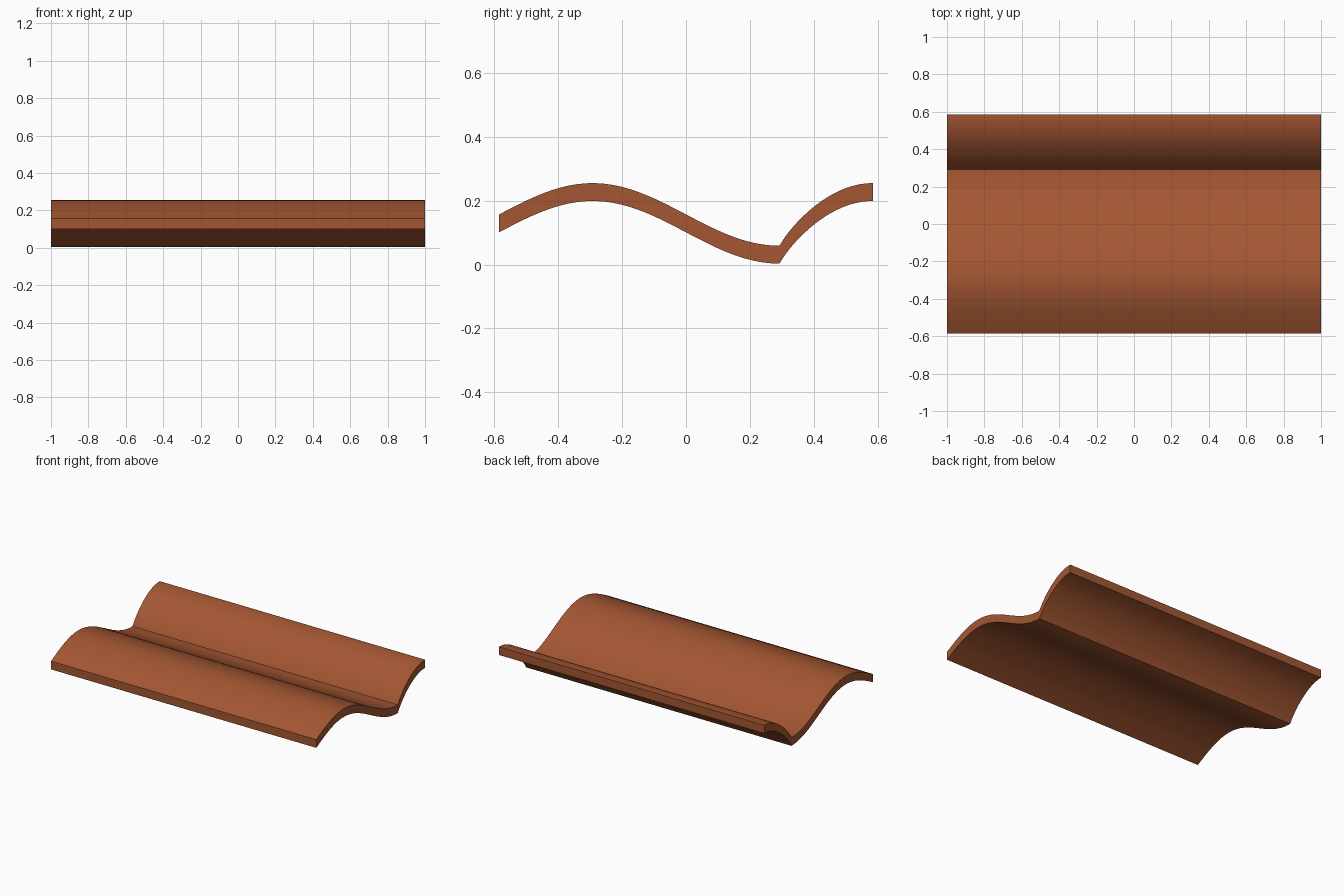
import bpy, bmesh, math

cube = bpy.data.objects.get("Cube")
if cube:
    bpy.data.objects.remove(cube, do_unlink=True)

# Terracotta material
clay = bpy.data.materials.new("terracotta")
clay.use_nodes = True
colour = (0.37, 0.094, 0.032, 1)
clay.diffuse_color = colour
bsdf = next(n for n in clay.node_tree.nodes if n.type == 'BSDF_PRINCIPLED')
bsdf.inputs["Base Color"].default_value = colour

HALF_LENGTH, HALF_WIDTH, THICKNESS = 1.0, 0.585, 0.056
MID, AMPLITUDE = 0.157, 0.098
VALLEY = HALF_WIDTH / 2
STEPS = 32

# Upper edge of the cross-section: a full wave, then a steeper rising lip
top = []
for i in range(STEPS + 1):
    y = -HALF_WIDTH + (VALLEY + HALF_WIDTH) * i / STEPS
    top.append((y, MID - AMPLITUDE * math.sin(math.pi * y / HALF_WIDTH)))
rise = 2 * AMPLITUDE
radius = (VALLEY ** 2 + rise ** 2) / (2 * rise)
for i in range(1, STEPS + 1):
    y = VALLEY + VALLEY * i / STEPS
    arc = MID + AMPLITUDE - radius + math.sqrt(radius ** 2 - (HALF_WIDTH - y) ** 2)
    sine = MID - AMPLITUDE + rise * math.sin(math.pi / 2 * i / STEPS)
    top.append((y, (arc + sine) / 2))

# Sheet extruded along x, with its underside dropped by the thickness
bm = bmesh.new()
rows = []
for x in (-HALF_LENGTH, HALF_LENGTH):
    for drop in (0, THICKNESS):
        rows.append([bm.verts.new((x, y, max(z - drop, 0))) for y, z in top])
upper_r, lower_r, upper_l, lower_l = rows
for a, b in ((upper_r, upper_l), (lower_l, lower_r), (lower_r, upper_r), (upper_l, lower_l)):
    for i in range(len(top) - 1):
        bm.faces.new((a[i], b[i], b[i + 1], a[i + 1]))
for i in (0, -1):
    bm.faces.new([row[i] for row in (upper_r, lower_r, lower_l, upper_l)])
bmesh.ops.recalc_face_normals(bm, faces=bm.faces)

mesh = bpy.data.meshes.new("roof_tile")
bm.to_mesh(mesh)
bm.free()
mesh.materials.append(clay)
tile = bpy.data.objects.new("roof_tile", mesh)
bpy.context.collection.objects.link(tile)
bpy.context.view_layer.objects.active = tile
tile.select_set(True)
bpy.ops.object.shade_smooth_by_angle(angle=math.radians(30))
